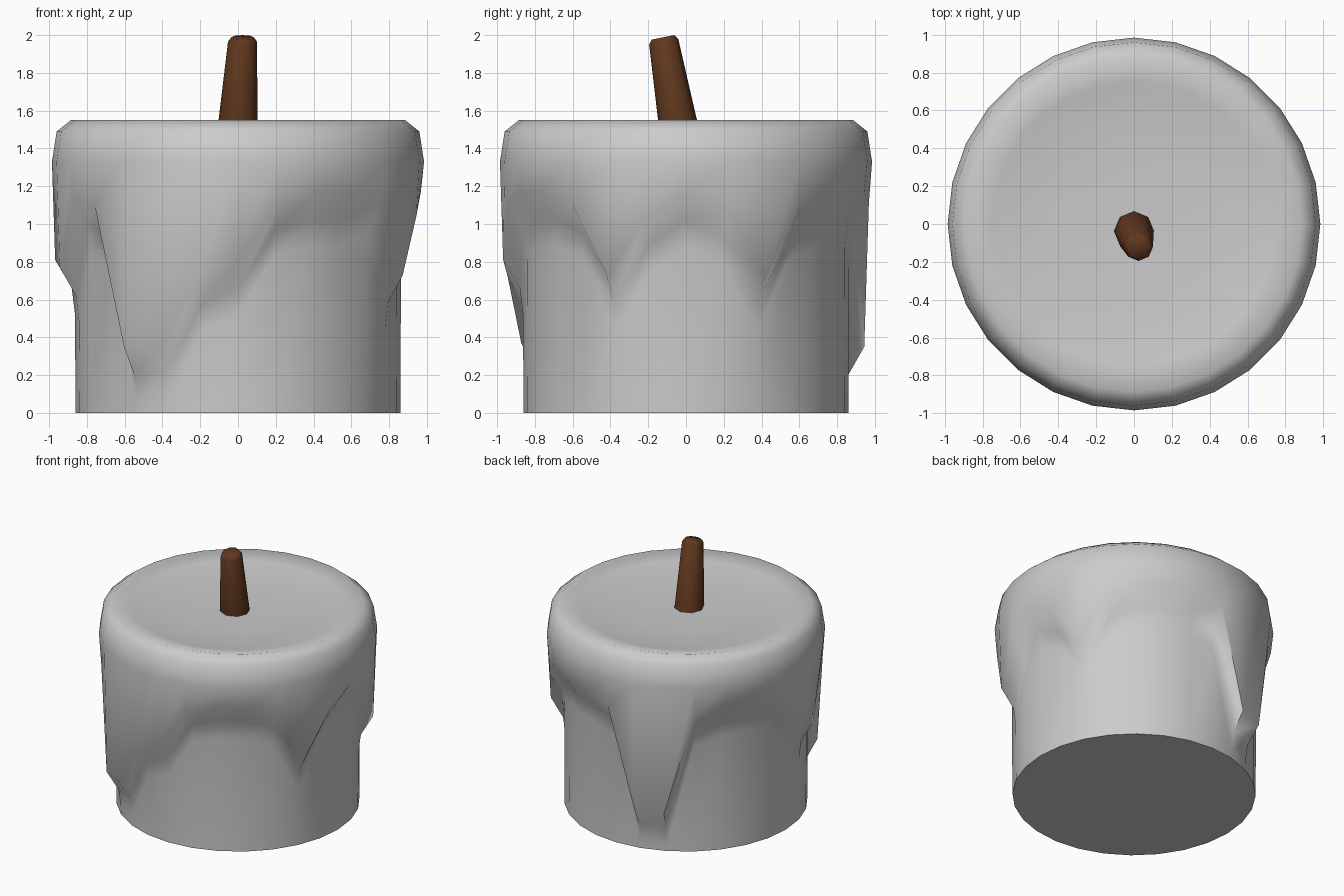
import bpy, bmesh
from math import sin, cos, tau, radians

if "Cube" in bpy.data.objects:
    bpy.data.objects.remove(bpy.data.objects["Cube"])

def loft(name, rings, angle=60):
    """Skin a stack of closed rings and cap both ends."""
    bm = bmesh.new()
    loops = [[bm.verts.new(p) for p in ring] for ring in rings]
    n = len(loops[0])
    for a, b in zip(loops, loops[1:]):
        for i in range(n):
            j = (i + 1) % n
            bm.faces.new((a[i], a[j], b[j], b[i]))
    bm.faces.new(loops[0][::-1])
    bm.faces.new(loops[-1])
    bmesh.ops.recalc_face_normals(bm, faces=bm.faces[:])
    mesh = bpy.data.meshes.new(name)
    bm.to_mesh(mesh)
    bm.free()
    obj = bpy.data.objects.new(name, mesh)
    bpy.context.collection.objects.link(obj)
    bpy.context.view_layer.objects.active = obj
    obj.select_set(True)
    bpy.ops.object.shade_smooth_by_angle(angle=radians(angle))
    obj.select_set(False)
    return obj

# Height of the melted wax edge around the candle, counter-clockwise from +x
drip = [1.10, 1.00, 0.66, 1.02, 1.10, 1.10, 1.10,
        1.04, 0.28, 0.27, 1.03, 1.10, 1.12, 1.08,
        0.74, 0.70, 1.08, 1.02, 0.28, 0.30, 0.65,
        0.74, 1.05, 1.10, 1.10, 1.04, 0.66, 0.97]
N = len(drip)

# Wax body: (radius, height, follows the drip edge)
profile = [(0.86, 0.0, 0), (0.863, -0.22, 1), (0.88, -0.08, 1), (0.968, 0.07, 1),
           (0.985, 1.33, 0), (0.96, 1.49, 0), (0.885, 1.55, 0),
           (0.75, 1.52, 0), (0.4, 1.50, 0), (0.1, 1.495, 0)]
loft("wax_body", [[(r * cos(tau * i / N), r * sin(tau * i / N), z + follow * drip[i])
                   for i in range(N)] for r, z, follow in profile])

# Leaning wick with a slanted tip: (x, y, z, radius, slant)
S = 8
sections = [(0.0, -0.035, 1.47, 0.106, 0), (0.0, -0.045, 1.55, 0.103, 0),
            (0.024, -0.118, 1.965, 0.077, 0.2), (0.024, -0.122, 1.988, 0.06, 0.2)]
wick = loft("wick", [[(x + r * cos(tau * i / S), y + r * sin(tau * i / S),
                       z + slant * r * sin(tau * i / S)) for i in range(S)]
                     for x, y, z, r, slant in sections])
brown = bpy.data.materials.new("wick_brown")
brown.diffuse_color = (0.12, 0.04, 0.013, 1)
brown.use_nodes = True
brown.node_tree.nodes["Principled BSDF"].inputs["Base Color"].default_value = brown.diffuse_color
wick.data.materials.append(brown)
